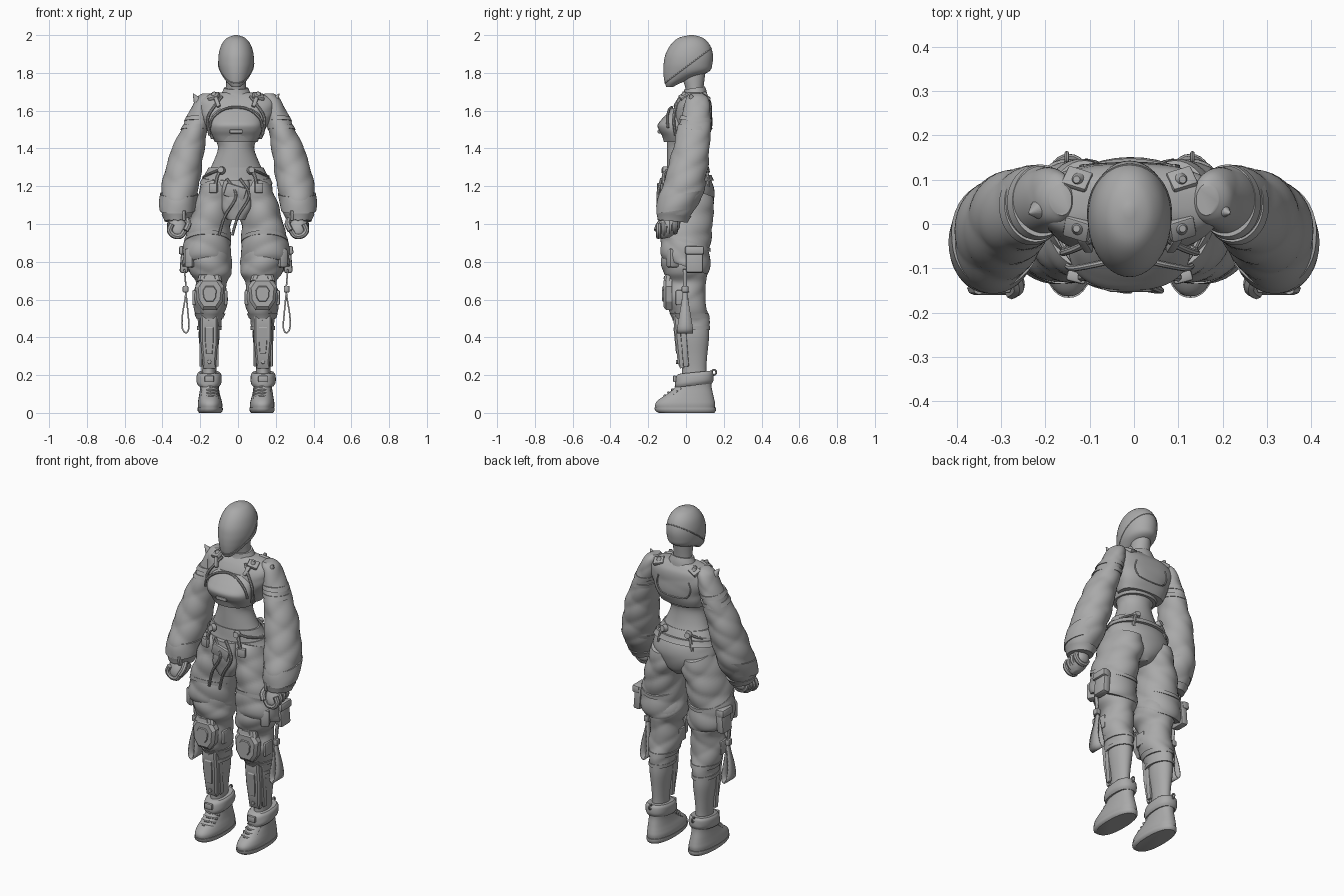
import bpy, bmesh, math
from mathutils import Vector, Matrix, Euler

if "Cube" in bpy.data.objects:
    bpy.data.objects.remove(bpy.data.objects["Cube"])

grey = bpy.data.materials.new("plain grey")
grey.use_nodes = True
grey.diffuse_color = (0.4, 0.4, 0.4, 1)
grey.node_tree.nodes["Principled BSDF"].inputs["Base Color"].default_value = (0.4, 0.4, 0.4, 1)
BODY = -0.01  # the body sits slightly off the centre of the arm span


def finish(name, bm, mirror=True, shift=BODY, angle=40):
    bmesh.ops.recalc_face_normals(bm, faces=bm.faces)
    mesh = bpy.data.meshes.new(name)
    bm.to_mesh(mesh)
    bm.free()
    for p in mesh.polygons:
        p.use_smooth = True
    mesh.set_sharp_from_angle(angle=math.radians(angle))
    mesh.materials.append(grey)
    obj = bpy.data.objects.new(name, mesh)
    bpy.context.collection.objects.link(obj)
    obj.location.x = shift
    if mirror:
        obj.modifiers.new("mirror", "MIRROR").use_mirror_merge = False
    return obj


def smooth_rows(rows, steps):
    """Catmull-Rom interpolation of profile rows."""
    out = []
    for i in range(len(rows) - 1):
        a, b, c, d = (rows[max(0, min(len(rows) - 1, i + k))] for k in (-1, 0, 1, 2))
        for s in range(steps):
            t = s / steps
            out.append([q + t * ((r - p) + t * ((2*p - 5*q + 4*r - w) + t * (3*(q - r) + w - p))) / 2
                        for p, q, r, w in zip(a, b, c, d)])
    return out + [rows[-1]]


def loft_mesh(rows, fold=0, power=2, tilt=0, steps=5, sides=40):
    """Rows are (z, x min, x max, y min, y max); fold adds slanting creases."""
    bm, rings = bmesh.new(), []
    for z, xa, xb, ya, yb in smooth_rows(rows, steps):
        ring = []
        for k in range(sides):
            t = math.tau * k / sides
            c, s = math.cos(t), math.sin(t)
            crease = abs(math.sin(t + 19 * z)) + abs(math.sin(1.5 * t - 27 * z)) - 1.3
            g = 1 + fold * crease
            y = math.copysign(abs(s) ** (2 / power), s) * (yb - ya) / 2 * g
            x = math.copysign(abs(c) ** (2 / power), c) * (xb - xa) / 2 * g
            ring.append(bm.verts.new(((xa + xb) / 2 + x, (ya + yb) / 2 + y, z + tilt * y)))
        rings.append(ring)
    for a, b in zip(rings, rings[1:]):
        for k in range(sides):
            j = (k + 1) % sides
            bm.faces.new((a[k], a[j], b[j], b[k]))
    bm.faces.new(rings[0])
    bm.faces.new(rings[-1])
    return bm


def loft(name, rows, mirror=True, shift=BODY, **kw):
    return finish(name, loft_mesh(rows, **kw), mirror, shift)


def centred(rows):
    return [(z, -w, w, a, b) for z, w, a, b in rows]


def band(name, rows, low, high, grow=0.008, **kw):
    """A raised band following a slice of a lofted profile."""
    def at(z):
        r = min(smooth_rows(rows, 8), key=lambda q: abs(q[0] - z))
        return [z, r[1] - grow, r[2] + grow, r[3] - grow, r[4] + grow]
    return loft(name, [at(low), at((low + high) / 2), at(high)], steps=2, **kw)


def box(name, centre, size, turn=(0, 0, 0), bevel=0.006, **kw):
    bm = bmesh.new()
    bmesh.ops.create_cube(bm, size=1, matrix=Matrix.LocRotScale(Vector(centre), Euler(turn), Vector(size)))
    bmesh.ops.bevel(bm, geom=bm.edges[:], offset=bevel, segments=2, affect="EDGES", profile=0.5)
    return finish(name, bm, **kw)


def cone(name, centre, wide, narrow, depth, aim, **kw):
    bm = bmesh.new()
    m = Matrix.Translation(centre) @ Vector(aim).to_track_quat("Z", "Y").to_matrix().to_4x4()
    bmesh.ops.create_cone(bm, cap_ends=True, segments=20, radius1=wide, radius2=narrow, depth=depth, matrix=m)
    return finish(name, bm, **kw)


def plate(name, half_outline, centre, depth, lean=0, top=0.8):
    """Faceted plate facing the front, symmetric in x, with a smaller raised face."""
    pts = half_outline + [(-x, z) for x, z in reversed(half_outline)]
    bm = bmesh.new()
    m = Matrix.Translation(centre) @ Matrix.Rotation(lean, 4, "X")
    layers = [[bm.verts.new(m @ Vector((x * s, y, z * s))) for x, z in pts]
              for s, y in ((1, depth), (1, 0), (top, -depth * 0.5), (top * 0.6, -depth * 0.5), (top * 0.55, -depth * 0.7))]
    for a, b in zip(layers, layers[1:]):
        for k in range(len(pts)):
            j = (k + 1) % len(pts)
            bm.faces.new((a[k], a[j], b[j], b[k]))
    bm.faces.new(layers[0])
    bm.faces.new(layers[-1])
    return finish(name, bm, angle=20)


def tube(name, points, radius, cyclic=False, **kw):
    curve = bpy.data.curves.new(name, "CURVE")
    curve.dimensions, curve.bevel_depth, curve.bevel_resolution = "3D", radius, 2
    curve.use_fill_caps = True
    sp = curve.splines.new("POLY")
    pts = points if cyclic else smooth_rows(points, 5)
    sp.points.add(len(pts) - 1)
    for p, co in zip(sp.points, pts):
        p.co = (*co, 1)
    sp.use_cyclic_u = cyclic
    tmp = bpy.data.objects.new(name, curve)
    bm = bmesh.new()
    bm.from_mesh(tmp.to_mesh())
    tmp.to_mesh_clear()
    bpy.data.objects.remove(tmp)
    return finish(name, bm, **kw)


# Helmet with a slanted seam, and neck
head = centred([(2, .008, .02, .04), (1.985, .048, -.04, .09), (1.95, .077, -.08, .125), (1.9, .092, -.108, .142),
                (1.85, .094, -.118, .14), (1.81, .086, -.12, .125), (1.78, .07, -.118, .06),
                (1.75, .048, -.113, -.02), (1.725, .022, -.104, -.07)])
seam = loft_mesh(head)
bmesh.ops.bisect_plane(seam, geom=seam.verts[:] + seam.edges[:] + seam.faces[:], plane_co=(0, 0, 1.83),
                       plane_no=(0, -.6, .8), clear_inner=True, clear_outer=True)
loop = sorted((v.co.copy() for v in seam.verts), key=lambda c: math.atan2(c.x, c.y - .01))
seam.free()
loft("helmet", head, mirror=False)
tube("helmet_seam", loop, .003, cyclic=True, mirror=False)
loft("neck", centred([(1.62, .065, -.01, .1), (1.7, .054, 0, .092), (1.78, .052, -.02, .1), (1.84, .05, -.02, .11)]), mirror=False)
loft("collar", centred([(1.65, .1, -.035, .115), (1.69, .078, -.015, .11), (1.72, .064, -.01, .1)]), mirror=False, tilt=.15)

# Torso, crop top and open jacket
loft("torso", centred([(1.27, .15, -.1, .11), (1.33, .12, -.1, .09), (1.4, .096, -.1, .08), (1.45, .11, -.1, .09),
                       (1.52, .135, -.1, .12), (1.58, .14, -.08, .13), (1.64, .12, -.04, .12), (1.69, .06, 0, .1)]), mirror=False)
loft("bust", centred([(1.435, .108, -.113, .05), (1.465, .125, -.125, .05), (1.495, .136, -.143, .05), (1.525, .138, -.15, .05),
                      (1.555, .134, -.128, .05), (1.585, .125, -.1, .05), (1.615, .1, -.07, .05)]), mirror=False, power=2.4)
loft("top_hem", centred([(1.435, .114, -.117, .1), (1.455, .122, -.123, .105), (1.475, .128, -.13, .11)]), mirror=False, power=2.3)
box("bust_clasp", (0, -.14, 1.49), (.07, .02, .02), mirror=False)
tube("chest_arch", [(-.14, -.095, 1.51), (-.125, -.1, 1.56), (-.07, -.09, 1.605), (0, -.075, 1.618),
                    (.07, -.09, 1.605), (.125, -.1, 1.56), (.14, -.095, 1.51)], .007, mirror=False)
jacket = centred([(1.45, .135, -.03, .115), (1.5, .158, -.06, .135), (1.56, .185, -.072, .14), (1.61, .205, -.06, .138),
                  (1.65, .205, -.04, .13), (1.675, .18, -.02, .115), (1.695, .09, 0, .1)])
loft("jacket", jacket, mirror=False, fold=.03, power=2.5)
tube("back_panel_piping", [(0, .137, 1.505), (.08, .133, 1.515), (.11, .13, 1.56), (.1, .132, 1.61)], .004)
tube("lapel_edge", [(.075, -.025, 1.675), (.11, -.05, 1.63), (.15, -.065, 1.56), (.14, -.055, 1.47)], .008)
for y, turn in ((.1, -.5), (-.01, .5)):
    box("shoulder_tab", (.118, y, 1.675), (.06, .05, .022), (turn, .25, .3))
    cone("shoulder_stud", (.118, y, 1.69), .016, .008, .02, (.2, y - .04, 1))
cone("shoulder_spike", (.212, .03, 1.665), .03, .002, .06, (.5, -.2, .8))
box("chest_strap", (.1, -.045, 1.645), (.022, .018, .06), (-.5, .35, 0))

# Baggy sleeves, turned cuffs and fists
sleeve = [(1.69, .14, .19, .02, .09), (1.665, .13, .222, 0, .115), (1.6, .14, .255, -.015, .13), (1.5, .16, .302, -.045, .13),
          (1.4, .178, .35, -.07, .125), (1.3, .19, .382, -.095, .115), (1.2, .208, .404, -.125, .1), (1.12, .222, .413, -.15, .075),
          (1.06, .24, .405, -.155, .035), (1.02, .262, .385, -.145, .005)]
loft("sleeve", sleeve, fold=.055, shift=0, steps=8)
for z in (1.5, 1.545):
    band("sleeve_band", sleeve, z, z + .022, .003, shift=0, tilt=-.1)
band("turned_cuff", sleeve, 1.07, 1.16, .005, shift=0, tilt=.15, fold=.03)
band("cuff", sleeve, 1.015, 1.05, .004, shift=0, tilt=-.1)
for k in range(3):
    box("cuff_tab", (.285 + .033 * k, -.142 + .006 * k, 1.045), (.018, .022, .055), (.15, 0, .2), shift=0)
loft("hand", [(1.05, .285, .36, -.125, -.03), (1, .268, .368, -.15, -.03), (.965, .27, .366, -.155, -.035),
              (.94, .285, .352, -.145, -.06), (.925, .305, .335, -.13, -.085)], shift=0, power=2.3, tilt=.2)
for k in range(4):
    y = -.145 + .029 * k
    z = .008 * k
    tube("finger", [(.35, y, 1 + z), (.362, y, .965 + z), (.338, y, .938 + z), (.302, y, .938 + z), (.282, y, .965 + z)], .015, shift=0)
tube("thumb", [(.275, -.1, 1.03), (.262, -.14, 1), (.278, -.155, .965)], .016, shift=0)

# Hips, belt, straps and front pouch
hips = centred([(1.03, .03, -.05, .1), (1.07, .12, -.095, .132), (1.14, .19, -.115, .15), (1.2, .19, -.115, .145),
                (1.25, .17, -.108, .125), (1.3, .145, -.104, .1)])
loft("hips", hips, mirror=False, fold=.015)
band("belt", hips, 1.215, 1.245, .007, mirror=False, tilt=.12)
for y in (-.105, .1):
    s = math.copysign(1, y)
    cone("strap_buckle", (.08, y + .01 * s, 1.285), .022, .016, .024, (.2, s, .2))
    tube("hip_strap", [(.08, y + .005 * s, 1.29), (.1, y + .014 * s, 1.25), (.11, y + .015 * s, 1.2)], .01)
    tube("side_strap", [(.08, y + .005 * s, 1.29), (.13, y * .75, 1.27), (.172, 0, 1.25)], .007)
loft("front_pouch", centred([(1.02, .045, -.125, -.06), (1.08, .072, -.142, -.06), (1.15, .078, -.146, -.06), (1.23, .065, -.138, -.06)]),
     mirror=False, fold=.08, power=2.6)
box("pouch_flap", (-.005, -.138, 1.17), (.11, .025, .07), (.1, .3, 0), mirror=False)
for x in (-.05, .02):
    tube("pouch_strap", [(x, -.13, 1.24), (x + .05, -.15, 1.15), (x - .01, -.14, 1.04), (x - .04, -.13, .94)], .008, mirror=False)
box("belt_pouch", (.12, -.12, 1.19), (.045, .025, .05), (0, 0, .25))

# Loose trousers with a slanted flared hem, over gathered knees
thigh = [(1.19, .01, .19, -.1, .14), (1.12, .005, .215, -.12, .148), (1.02, .022, .245, -.128, .138), (.93, .03, .268, -.132, .128),
         (.86, .026, .282, -.134, .126), (.8, .022, .288, -.132, .124), (.775, .03, .28, -.125, .118)]
loft("thigh", thigh, fold=.055, tilt=-.36, steps=7)
band("thigh_strap", thigh, .9, .92, .003, tilt=-.36)
knee = [(.88, .04, .25, -.12, .11), (.8, .025, .255, -.13, .115), (.74, .025, .24, -.122, .112), (.69, .05, .215, -.1, .105),
        (.62, .045, .23, -.108, .102), (.55, .055, .222, -.092, .112), (.49, .075, .205, -.065, .122), (.44, .08, .203, -.06, .125)]
loft("gathered_knee", knee, fold=.055, steps=7)
band("knee_strap", knee, .5, .525, .005)
band("hem_roll", knee, .44, .46, .003)
box("side_pocket", (.272, .045, .81), (.045, .09, .14), (0, -.08, 0), bevel=.012)
box("pocket_flap", (.28, .045, .86), (.045, .1, .045), (0, -.08, 0), bevel=.01)
box("thigh_pouch", (.24, -.07, .82), (.05, .06, .1), (0, 0, .5), bevel=.012)

# Hanging strap loop at the outer knee
bm, rows = bmesh.new(), []
for x, z, w in smooth_rows([(.278, .76, .012), (.27, .64, .012), (.288, .52, .03), (.288, .445, .042), (.265, .42, .042),
                            (.246, .45, .04), (.252, .54, .026), (.262, .64, .012)], 4):
    rows.append([bm.verts.new((x, y - .005, z)) for y in (-w, w)])
for a, b in zip(rows, rows[1:]):
    bm.faces.new((a[0], a[1], b[1], b[0]))
finish("strap_loop", bm).modifiers.new("thickness", "SOLIDIFY").thickness = .008
box("strap_clip", (.268, -.005, .655), (.03, .035, .035))

# Knee and shin armour
plate("knee_pad", [(.045, .085), (.076, .04), (.068, -.04), (.038, -.085)], (.14, -.105, .63), .03)
plate("upper_knee_plate", [(.055, .018), (.066, -.018)], (.14, -.104, .715), .02, lean=-.2)
for x in (.055, .222):
    box("knee_hinge", (x, -.02, .61), (.02, .07, .08), bevel=.008)
plate("shin_plate", [(.046, .15), (.046, 0), (.033, -.15)], (.142, -.046, .385), .02, lean=.1)
for z in (.27, .5):
    cone("shin_screw", (.142, -.04 - .08 * (z - .27), z), .012, .01, .025, (0, -1, 0))
for x in (.1, .187):
    box("shin_rail", (x, -.01, .38), (.014, .03, .27), (.08, 0, 0), bevel=.004)
loft("calf", [(.47, .09, .195, -.04, .12), (.4, .088, .198, -.04, .122), (.3, .1, .187, -.028, .112),
              (.22, .105, .182, -.02, .108), (.15, .1, .187, -.03, .12)])

# Boots
loft("boot", [(.015, .075, .2, -.158, .15), (.045, .073, .203, -.163, .154), (.07, .078, .2, -.145, .15), (.1, .086, .195, -.1, .143),
              (.14, .092, .19, -.055, .135), (.18, .09, .192, -.045, .135)], power=2.3)
loft("boot_sole", [(0, .08, .195, -.145, .15), (.012, .071, .204, -.163, .158), (.028, .071, .204, -.167, .158)], power=2.3, steps=2)
loft("boot_cuff", [(.145, .085, .2, -.055, .135), (.165, .076, .21, -.058, .145), (.2, .078, .208, -.053, .145), (.215, .088, .198, -.04, .135)],
     power=2.4, tilt=.1, fold=.02)
for k in range(4):
    y, z = -.112 + .02 * k, .09 + .016 * k
    tube("lace", [(.095, y + .03, z - .012), (.138, y, z), (.18, y + .03, z - .012)], .008)
ring = [(.142, .148 + .012 * math.cos(a * math.tau / 12), .215 + .014 * math.sin(a * math.tau / 12)) for a in range(12)]
tube("heel_loop", ring, .005, cyclic=True)
box("cuff_buckle", (.142, -.06, .18), (.05, .018, .035))
